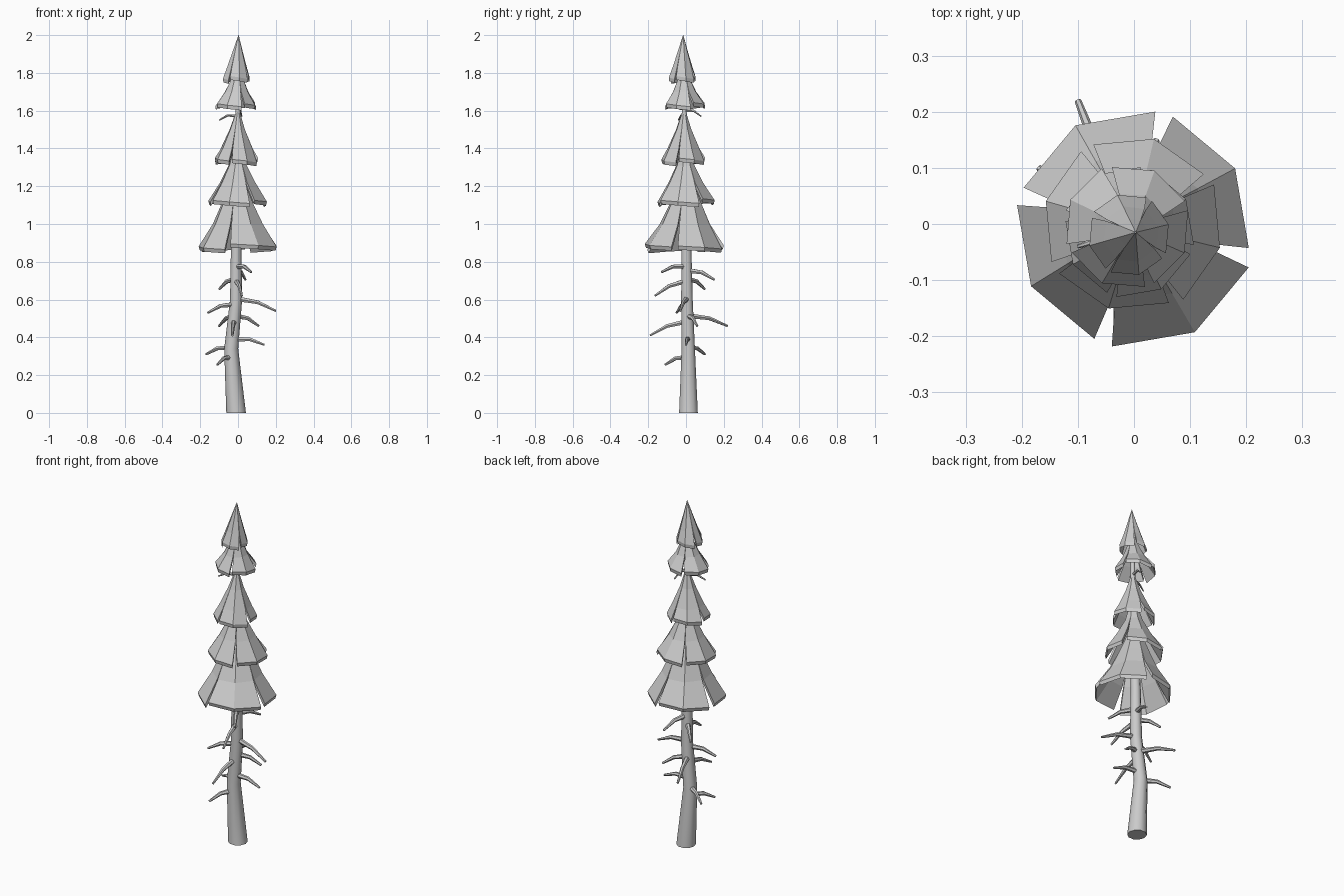
import bpy, bmesh, math, random
from mathutils import Vector

random.seed(4)
if "Cube" in bpy.data.objects:
    bpy.data.objects.remove(bpy.data.objects["Cube"])

GREY = (0.6, 0.6, 0.6, 1)
grey = bpy.data.materials.new("plain grey")
grey.use_nodes = True
grey.diffuse_color = GREY
grey.node_tree.nodes["Principled BSDF"].inputs["Base Color"].default_value = GREY


def finish(bm, name, smooth=False):
    bmesh.ops.recalc_face_normals(bm, faces=bm.faces)
    mesh = bpy.data.meshes.new(name)
    bm.to_mesh(mesh)
    bm.free()
    mesh.materials.append(grey)
    obj = bpy.data.objects.new(name, mesh)
    bpy.context.collection.objects.link(obj)
    if smooth:
        bpy.ops.object.select_all(action='DESELECT')
        obj.select_set(True)
        bpy.context.view_layer.objects.active = obj
        bpy.ops.object.shade_smooth_by_angle(angle=math.radians(42))
    return obj


def tube(bm, path, radii, sides, flat_rings=False):
    """Tapered capped tube along a path."""
    rings = []
    for i, (p, r) in enumerate(zip(path, radii)):
        d = path[min(i + 1, len(path) - 1)] - path[max(i - 1, 0)]
        u, v = Vector((1, 0, 0)), Vector((0, 1, 0))
        if not flat_rings:
            u = d.cross(Vector((0, 0, 1))).normalized()
            v = u.cross(d).normalized()
        angles = [math.tau * k / sides for k in range(sides)]
        rings.append([bm.verts.new(p + r * (u * math.cos(a) + v * math.sin(a)))
                      for a in angles])
    for low, high in zip(rings, rings[1:]):
        for k in range(sides):
            n = (k + 1) % sides
            bm.faces.new((low[k], low[n], high[n], high[k]))
    bm.faces.new(rings[0])
    bm.faces.new(rings[-1])


# Bent trunk: x, y, z, radius
TRUNK = [(-.01, .013, 0, .052), (-.036, .012, .34, .037), (-.01, .005, .6, .032),
         (-.01, .002, .9, .027), (0, -.005, 1.35, .018), (0, -.012, 1.8, .009)]
bm = bmesh.new()
tube(bm, [Vector(t[:3]) for t in TRUNK], [t[3] for t in TRUNK], 10, True)
finish(bm, "trunk", True)


def trunk_centre(z):
    for a, b in zip(TRUNK, TRUNK[1:]):
        if z <= b[2]:
            return Vector(a[:3]).lerp(Vector(b[:3]), (z - a[2]) / (b[2] - a[2]))


# Bare drooping branches: tip x, y, z and the height of the root
BRANCHES = [(-.11, -.11, .255, .295), (-.17, .10, .31, .345), (.14, 0, .36, .39),
            (-.03, -.19, .41, .485), (-.10, .22, .46, .515), (.11, .06, .46, .515),
            (-.16, -.05, .53, .575), (.20, -.03, .54, .605), (.02, -.165, .62, .7),
            (-.10, .10, .655, .71), (.04, .15, .705, .755), (.07, -.13, .745, .775),
            (-.10, -.04, 1.55, 1.57), (.02, .08, 1.57, 1.6)]
for x, y, z, root_z in BRANCHES:
    root, tip = trunk_centre(root_z), Vector((x, y, z))
    mid = root.lerp(tip, .55) + Vector((0, 0, .016))
    scale = .6 if z > 1 else 1
    bm = bmesh.new()
    tube(bm, [root, mid, tip], [r * scale for r in (.015, .011, .006)], 6)
    finish(bm, "bare_branch", True)


def foliage_tier(name, rim_centre, top_centre, turn, profile):
    """Skirt of four overlapping two-sided panels, split by slits at the rim."""
    (z0, z1) = profile[0][1], profile[-1][1]
    bm = bmesh.new()
    for p in range(4):
        lift = random.uniform(-.006, .01)
        grow = random.uniform(.98, 1.04)
        rows = []
        for i, (r, z) in enumerate(profile):
            centre = Vector(rim_centre).lerp(Vector(top_centre), (z - z0) / (z1 - z0))
            gap = (4.5, 1.5, 0, 0)[i]
            row = []
            for c in (-1, 0, 1):
                a = math.radians(turn + 90 * p + 45 + c * (45 - gap))
                dz = (lift - .008 * c) if i == 0 else 0
                rr = r * (grow if i < 2 else 1)
                row.append(bm.verts.new((centre.x + rr * math.cos(a),
                                         centre.y + rr * math.sin(a), z + dz)))
            rows.append(row)
        faces = [bm.faces.new((a[k], a[k + 1], b[k + 1], b[k]))
                 for a, b in zip(rows, rows[1:]) for k in (0, 1)]
        # Thickness below the panel
        new = bmesh.ops.extrude_face_region(bm, geom=faces, use_keep_orig=True)["geom"]
        for v in new:
            if isinstance(v, bmesh.types.BMVert):
                v.co.z -= .02
                v.co.x += (rim_centre[0] - v.co.x) * .03
                v.co.y += (rim_centre[1] - v.co.y) * .03
    finish(bm, name)


# Profiles run from the rim up: radius, height
foliage_tier("foliage_lowest", (0, -.005), (-.005, 0), -15,
             [(.211, .878), (.135, 1.0), (.09, 1.1), (.03, 1.25)])
foliage_tier("foliage_low", (-.005, 0), (0, -.005), 30,
             [(.158, 1.12), (.095, 1.22), (.05, 1.31), (.018, 1.42)])
foliage_tier("foliage_middle", (-.01, -.015), (0, -.01), 75,
             [(.115, 1.335), (.085, 1.4), (.042, 1.5), (.005, 1.61)])
foliage_tier("foliage_high", (-.01, -.005), (0, -.012), 20,
             [(.112, 1.627), (.065, 1.7), (.042, 1.75), (.012, 1.83)])
foliage_tier("foliage_top", (-.01, -.02), (.003, -.015), 60,
             [(.072, 1.767), (.05, 1.84), (.027, 1.915), (.001, 2.0)])
